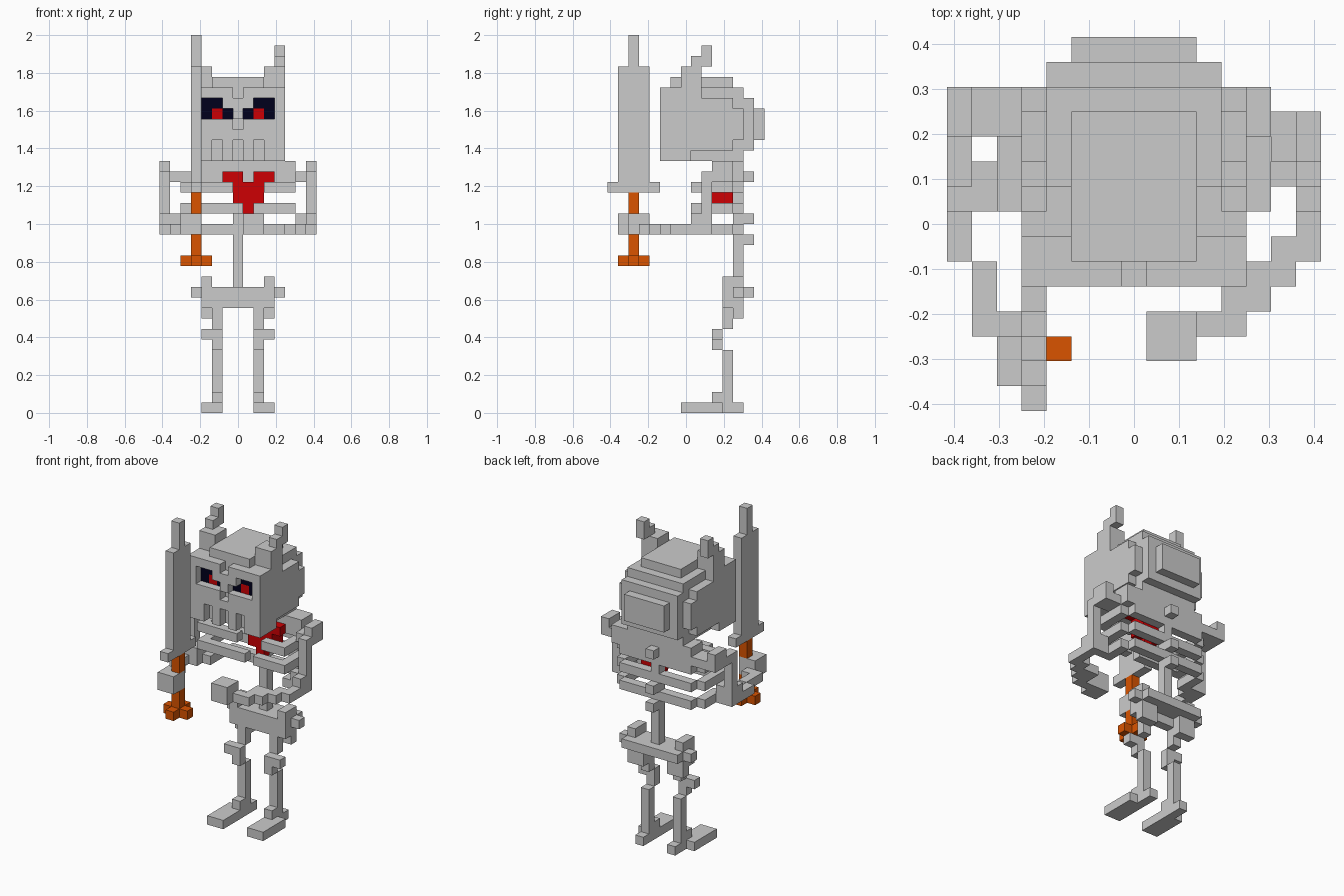
import bpy, bmesh
from mathutils import Vector

cube = bpy.data.objects.get("Cube")
if cube:
    bpy.data.objects.remove(cube, do_unlink=True)

U = 2 / 36      # edge of one block
MID = 7.5       # middle of the 15 x 15 block footprint


def material(name, rgb):
    m = bpy.data.materials.new(name)
    m.use_nodes = True
    m.diffuse_color = (*rgb, 1)
    m.node_tree.nodes["Principled BSDF"].inputs["Base Color"].default_value = (*rgb, 1)
    return m


BONE = material("bone grey", (0.6, 0.6, 0.6))
RED = material("red", (0.61, 0.0, 0.001))
NAVY = material("dark navy", (0.0, 0.0, 0.012))
ORANGE = material("grip orange", (0.7, 0.088, 0.0))


def part(name, mat, *boxes):
    """One object from boxes given in blocks: x0, x1, y0, y1, z0, z1."""
    bm = bmesh.new()
    for x0, x1, y0, y1, z0, z1 in boxes:
        made = bmesh.ops.create_cube(bm, size=1)["verts"]
        size = Vector((x1 - x0, y1 - y0, z1 - z0)) * U
        mid = Vector(((x0 + x1) / 2 - MID, (y0 + y1) / 2 - MID, (z0 + z1) / 2)) * U
        for v in made:
            v.co = Vector(a * b for a, b in zip(v.co, size)) + mid
    mesh = bpy.data.meshes.new(name)
    bm.to_mesh(mesh)
    bm.free()
    mesh.materials.append(mat)
    ob = bpy.data.objects.new(name, mesh)
    bpy.context.collection.objects.link(ob)


def flip(b):
    return (15 - b[1], 15 - b[0], *b[2:])


def both(name, mat, *boxes):
    """A left part and its mirrored right twin."""
    part("left_" + name, mat, *boxes)
    part("right_" + name, mat, *[flip(b) for b in boxes])


# Skull core, crown and stepped back
part("skull", BONE, (4, 11, 6, 13, 24, 31), (5, 10, 6, 12, 31, 32),
     (4, 11, 13, 14, 25, 30), (5, 10, 14, 15, 26, 29))

# Face layer, top row first: # bone, o eye socket, r pupil, . gap
FACE = ["###.###",
        "oo###oo",
        "oro#oro",
        "###.###",
        "#######",
        "#.#.#.#",
        "#.#.#.#"]
cells = {"#": [], "o": [], "r": [], ".": []}
for row, line in enumerate(FACE):
    z = 30 - row
    for col, c in enumerate(line):
        y0, y1 = (5, 6) if c == "#" else (5.9, 6)
        cells[c].append((4 + col, 5 + col, y0, y1, z, z + 1))
part("face", BONE, *cells["#"])
part("eye_sockets", NAVY, *cells["o"])
part("pupils", RED, *cells["r"])

# Side plates of the skull, flush with the face, and horns
both("temple", BONE, (11, 12, 5, 8, 24, 31), (11, 12, 8, 12, 25, 30),
     (11, 12, 12, 13, 26, 29))
both("horn", BONE, (10, 12, 7, 9, 31, 33), (11, 12, 8, 9, 30, 31),
     (11, 12, 8, 10, 33, 34), (11, 12, 9, 10, 34, 35))

# Spine with rear knobs
part("spine", BONE, (7, 8, 12, 13, 12, 24),
     *[(7, 8, 13, 14, z, z + 1) for z in (16, 18, 22)])

# Collar
part("collar", BONE, (3, 12, 11, 13, 22, 24))

# Ribs: back bar, two sides and front bars that leave room for the heart
for name, z, y, fronts in (("upper", 21, 8, [(3, 7), (10, 12)]),
                           ("middle", 19, 8, [(3, 8), (9, 12)]),
                           ("lower", 17, 9, [])):
    side = (12, 13, y, 12, z, z + 1)
    part(name + "_ribs", BONE, (3, 12, 12, 13, z, z + 1), side, flip(side),
         *[(a, b, 8, 9, z, z + 1) for a, b in fronts])

# Heart
part("heart", RED, (6, 8, 10, 11, 22, 23), (9, 11, 10, 11, 22, 23),
     (7, 10, 10, 12, 20, 22), (8, 9, 10, 11, 19, 20))

# Left arm, stretched in front of the body
part("left_shoulder", BONE, (12, 13, 11, 13, 22, 24), (13, 14, 10, 12, 22, 23),
     (14, 15, 10, 12, 22, 24))
part("left_upper_arm", BONE, (14, 15, 9, 10, 18, 23))
part("left_elbow", BONE, (14, 15, 8, 9, 18, 19), (13, 14, 9, 10, 17, 19))
part("left_forearm", BONE, (14, 15, 6, 10, 17, 18), (13, 14, 5, 7, 17, 18),
     (11, 13, 4, 6, 17, 18), (10, 12, 3, 4, 17, 18))
part("left_hand", BONE, (8, 10, 2, 4, 17, 19))

# Right arm, holding the sword
part("right_shoulder", BONE, (0, 1, 11, 13, 22, 24), (1, 3, 11, 13, 22, 23))
part("right_upper_arm", BONE, (0, 1, 9, 11, 22, 23), (0, 1, 9, 10, 18, 22))
part("right_elbow", BONE, (0, 2, 8, 10, 17, 19))
part("right_forearm", BONE, (0, 1, 6, 8, 17, 18), (1, 2, 4, 6, 17, 18),
     (1, 3, 3, 4, 17, 18))
part("right_hand", BONE, (2, 4, 1, 3, 17, 19))

# Sword
part("sword_blade", BONE, (3, 4, 1, 4, 22, 33), (3, 4, 2, 3, 33, 36))
part("sword_guard", BONE, (3, 4, 0, 5, 21, 22))
part("sword_grip", ORANGE, (3, 4, 2, 3, 15, 17), (3, 4, 2, 3, 19, 21))
part("sword_pommel", ORANGE, (2, 5, 2, 3, 14, 15), (3, 4, 1, 2, 14, 15),
     (3, 4, 3, 4, 14, 15))

# Pelvis: wide bar, thick middle, front lip and hip knobs
part("pelvis", BONE, (3, 12, 12, 13, 11, 12), (4, 11, 11, 14, 11, 12),
     (4, 11, 11, 12, 10, 11), (4, 5, 11, 13, 12, 13), (10, 11, 11, 13, 12, 13))

# Legs and feet
both("thigh", BONE, (9, 11, 12, 13, 9, 11), (9, 10, 11, 12, 8, 10))
both("knee", BONE, (9, 11, 10, 11, 7, 8), (9, 10, 10, 11, 6, 7))
both("shin", BONE, (9, 10, 11, 12, 1, 6), (9, 10, 10, 11, 1, 2))
both("foot", BONE, (9, 11, 7, 11, 0, 1), (9, 10, 11, 13, 0, 1))
